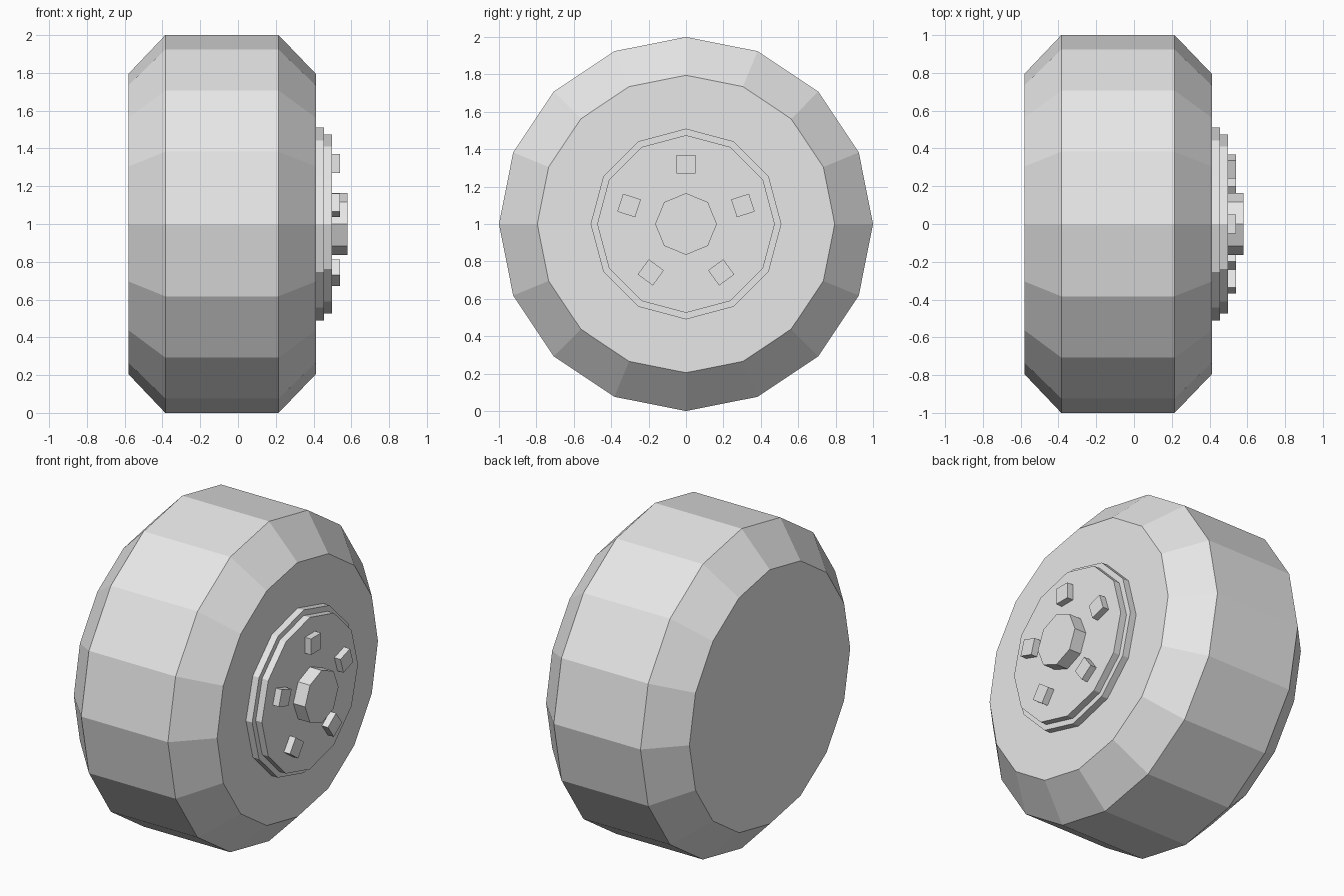
import bpy
import bmesh
from math import sin, cos, tau
from mathutils import Matrix, Vector

cube = bpy.data.objects.get("Cube")
if cube:
    bpy.data.objects.remove(cube, do_unlink=True)

AXLE = Vector((0, 0, 1))

grey = bpy.data.materials.new("light grey")
grey.use_nodes = True
grey.diffuse_color = (0.8, 0.8, 0.8, 1)
grey.node_tree.nodes["Principled BSDF"].inputs["Base Color"].default_value = (0.8, 0.8, 0.8, 1)


def finish(name, bm):
    """Turn a bmesh into a flat shaded object centred on the axle."""
    bmesh.ops.recalc_face_normals(bm, faces=bm.faces)
    mesh = bpy.data.meshes.new(name)
    bm.to_mesh(mesh)
    bm.free()
    mesh.materials.append(grey)
    obj = bpy.data.objects.new(name, mesh)
    obj.location = AXLE
    bpy.context.collection.objects.link(obj)
    return obj


def turned(name, sides, profile):
    """Capped solid around the x axis from (x, radius) stations."""
    bm = bmesh.new()
    angles = [tau * i / sides for i in range(sides)]
    rings = [[bm.verts.new((x, r * sin(a), r * cos(a))) for a in angles]
             for x, r in profile]
    for a, b in zip(rings, rings[1:]):
        for i in range(sides):
            j = (i + 1) % sides
            bm.faces.new((a[i], a[j], b[j], b[i]))
    bm.faces.new(rings[0])
    bm.faces.new(rings[-1])
    return finish(name, bm)


# Tyre with chamfered shoulders
turned("tyre", 16, [(-0.58, 0.795), (-0.385, 1), (0.215, 1), (0.412, 0.795)])

# Stepped wheel disc and centre cap
turned("rim_outer_disc", 12, [(0.405, 0.51), (0.455, 0.51)])
turned("rim_inner_disc", 12, [(0.45, 0.475), (0.498, 0.475)])
turned("hub_cap", 8, [(0.49, 0.165), (0.58, 0.165)])

# Five square wheel nuts around the hub
for i in range(5):
    bm = bmesh.new()
    place = (Matrix.Rotation(tau * i / 5, 4, 'X')
             @ Matrix.Translation((0.515, 0, 0.32))
             @ Matrix.Diagonal((0.05, 0.1, 0.1, 1)))
    bmesh.ops.create_cube(bm, size=1, matrix=place)
    finish(f"wheel_nut_{i + 1}", bm)
